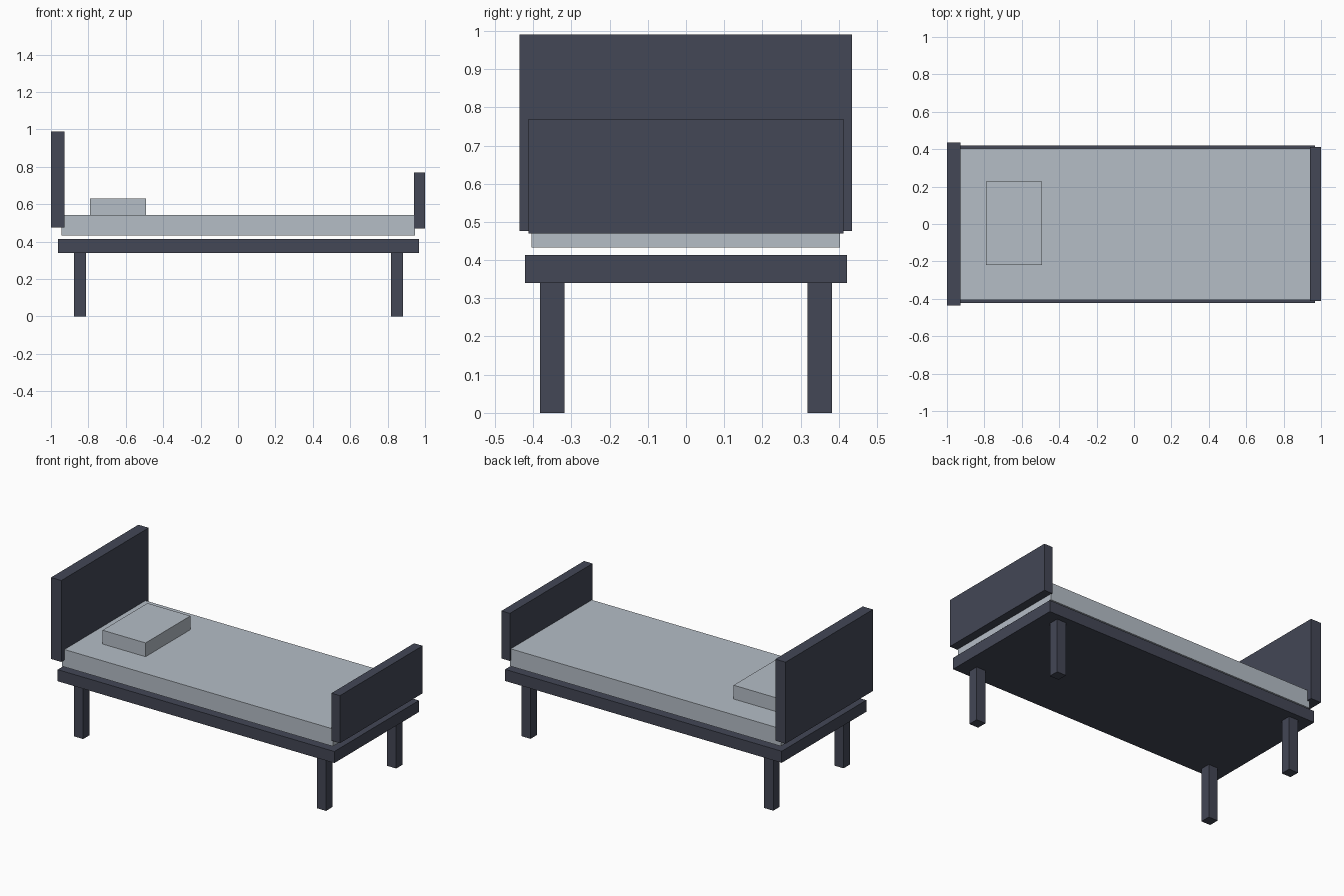
import bpy
import bmesh
from mathutils import Matrix, Vector

cube = bpy.data.objects.get("Cube")
if cube:
    bpy.data.objects.remove(cube, do_unlink=True)


def material(name, rgb):
    mat = bpy.data.materials.new(name)
    mat.use_nodes = True
    colour = (*rgb, 1.0)
    mat.diffuse_color = colour
    mat.node_tree.nodes["Principled BSDF"].inputs["Base Color"].default_value = colour
    return mat


def box(name, mat, x, y, z):
    """Flat-faced box spanning the given (low, high) ranges."""
    spans = (x, y, z)
    size = Vector([hi - lo for lo, hi in spans])
    centre = Vector([(lo + hi) / 2 for lo, hi in spans])
    bm = bmesh.new()
    bmesh.ops.create_cube(bm, size=1, matrix=Matrix.Diagonal((*size, 1)))
    mesh = bpy.data.meshes.new(name)
    bm.to_mesh(mesh)
    bm.free()
    mesh.materials.append(mat)
    obj = bpy.data.objects.new(name, mesh)
    obj.location = centre
    bpy.context.collection.objects.link(obj)
    return obj


frame_paint = material("dark slate frame", (0.056, 0.063, 0.092))
fabric = material("pale grey fabric", (0.462, 0.509, 0.565))

# Bed base and end boards
box("bed_base", frame_paint, (-0.963, 0.968), (-0.422, 0.421), (0.34, 0.413))
box("headboard", frame_paint, (-1.0, -0.928), (-0.436, 0.435), (0.476, 0.99))
box("footboard", frame_paint, (0.941, 1.0), (-0.412, 0.412), (0.47, 0.77))

# Bedding, with the mattress floating just above the base
box("mattress", fabric, (-0.944, 0.946), (-0.405, 0.403), (0.433, 0.543))
box("pillow", fabric, (-0.792, -0.492), (-0.219, 0.228), (0.543, 0.63))

# Four square legs
half = 0.032
for end, leg_x in (("head", -0.845), ("foot", 0.85)):
    for side, leg_y in (("right", -0.35), ("left", 0.35)):
        box(f"{end}_{side}_leg", frame_paint,
            (leg_x - half, leg_x + half), (leg_y - half, leg_y + half), (0, 0.34))
